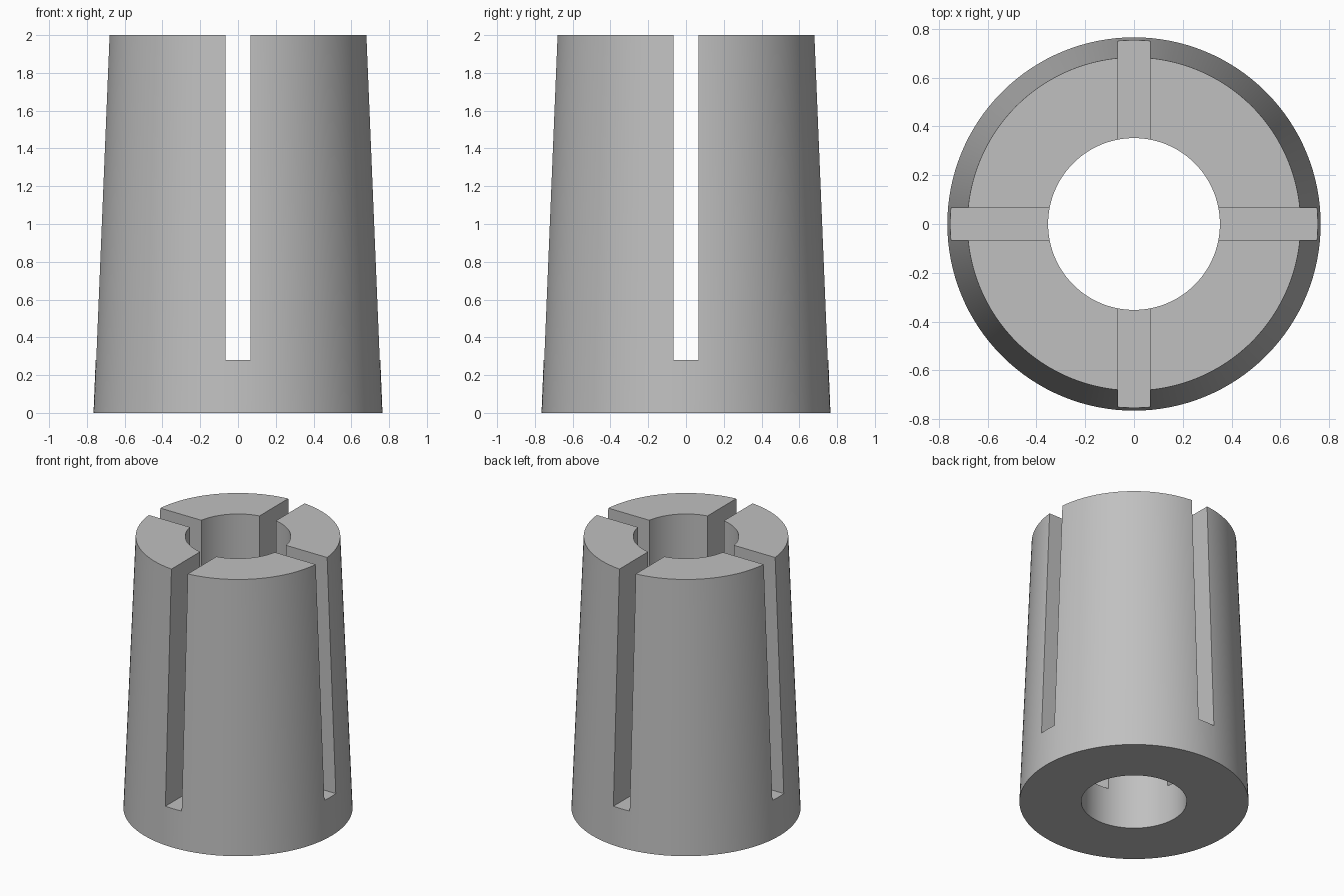
import bpy
import bmesh
from math import radians
from mathutils import Matrix, Vector

if "Cube" in bpy.data.objects:
    bpy.data.objects.remove(bpy.data.objects["Cube"])

HEIGHT = 2.0
BASE_RADIUS, TOP_RADIUS, BORE_RADIUS = 0.765, 0.683, 0.352
SLOT_WIDTH, SLOT_FLOOR = 0.133, 0.28
SEGMENTS = 128


def link_mesh(name, bm):
    mesh = bpy.data.meshes.new(name)
    bm.to_mesh(mesh)
    bm.free()
    obj = bpy.data.objects.new(name, mesh)
    bpy.context.collection.objects.link(obj)
    return obj


def make_material(name, color):
    mat = bpy.data.materials.new(name)
    mat.use_nodes = True
    mat.diffuse_color = color
    mat.node_tree.nodes["Principled BSDF"].inputs["Base Color"].default_value = color
    return mat


# Tapered sleeve: a closed wall profile revolved around z
bm = bmesh.new()
profile = [(BORE_RADIUS, 0), (BASE_RADIUS, 0), (TOP_RADIUS, HEIGHT), (BORE_RADIUS, HEIGHT)]
verts = [bm.verts.new((r, 0, z)) for r, z in profile]
edges = [bm.edges.new((verts[i], verts[i - 1])) for i in range(len(verts))]
bmesh.ops.spin(bm, geom=verts + edges, cent=(0, 0, 0), axis=(0, 0, 1),
               angle=radians(360), steps=SEGMENTS, use_merge=True)
bmesh.ops.remove_doubles(bm, verts=bm.verts, dist=1e-4)
bmesh.ops.recalc_face_normals(bm, faces=bm.faces)
collet = link_mesh("slotted_collet", bm)
collet.data.materials.append(make_material("steel_grey", (0.53, 0.53, 0.53, 1)))

# Crossed slots, open at the top and cut right through the wall
bpy.context.view_layer.objects.active = collet
collet.select_set(True)
for name, size in (("slot_cutter_x", (2, SLOT_WIDTH)), ("slot_cutter_y", (SLOT_WIDTH, 2))):
    bm = bmesh.new()
    bmesh.ops.create_cube(bm, size=1, matrix=Matrix.Translation((0, 0, SLOT_FLOOR + HEIGHT / 2))
                          @ Matrix.Diagonal(Vector((*size, HEIGHT, 1))))
    cutter = link_mesh(name, bm)
    cutter.hide_render = True
    cut = collet.modifiers.new(name, "BOOLEAN")
    cut.operation = "DIFFERENCE"
    cut.solver = "EXACT"
    cut.object = cutter
    bpy.ops.object.modifier_apply(modifier=cut.name)
    bpy.data.objects.remove(cutter)

# Smooth curved walls with crisp rims and slot edges
bpy.ops.object.select_all(action="DESELECT")
collet.select_set(True)
bpy.ops.object.shade_smooth_by_angle(angle=radians(30))
